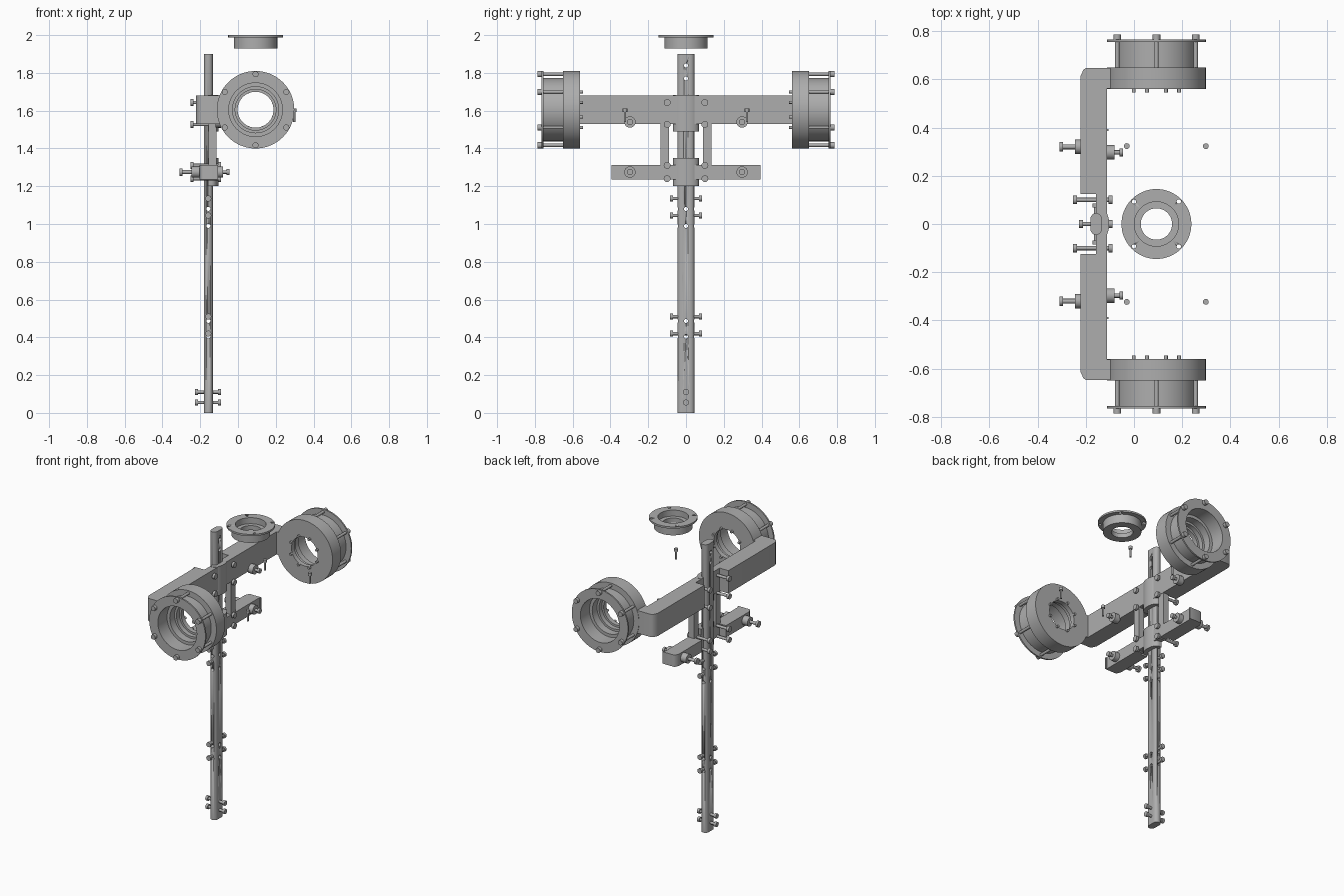
import bpy, bmesh
from math import pi, cos, sin, radians
from mathutils import Vector, Matrix

cube = bpy.data.objects.get("Cube")
if cube:
    bpy.data.objects.remove(cube)

grey = bpy.data.materials.new("machined_grey")
grey.use_nodes = True
grey.diffuse_color = (0.42, 0.42, 0.42, 1)
grey.node_tree.nodes["Principled BSDF"].inputs["Base Color"].default_value = (0.42, 0.42, 0.42, 1)

POLE_X = -0.157
RING_X, RING_Z = 0.093, 1.605
X, Y, Z = Vector((1, 0, 0)), Vector((0, 1, 0)), Vector((0, 0, 1))


def finish(name, bm):
    bmesh.ops.recalc_face_normals(bm, faces=bm.faces)
    mesh = bpy.data.meshes.new(name)
    bm.to_mesh(mesh)
    bm.free()
    obj = bpy.data.objects.new(name, mesh)
    bpy.context.collection.objects.link(obj)
    mesh.materials.append(grey)
    bpy.ops.object.select_all(action='DESELECT')
    obj.select_set(True)
    bpy.context.view_layer.objects.active = obj
    bpy.ops.object.shade_smooth_by_angle(angle=radians(35))
    return obj


def rod(bm, start, end, radius, sides=16):
    start, end = Vector(start), Vector(end)
    d = end - start
    m = Matrix.Translation((start + end) / 2) @ d.to_track_quat('Z', 'Y').to_matrix().to_4x4()
    bmesh.ops.create_cone(bm, cap_ends=True, segments=sides, radius1=radius,
                          radius2=radius, depth=d.length, matrix=m)


def prism(name, outline, z0, z1):
    bm = bmesh.new()
    base = bm.faces.new([bm.verts.new((x, y, z0)) for x, y in outline])
    top = bmesh.ops.extrude_face_region(bm, geom=[base])["geom"]
    bmesh.ops.translate(bm, vec=(0, 0, z1 - z0),
                        verts=[v for v in top if isinstance(v, bmesh.types.BMVert)])
    return finish(name, bm)


def cut(obj, rods):
    # Subtract drilled holes, then discard the cutter
    bm = bmesh.new()
    for r in rods:
        rod(bm, *r)
    cutter = finish("drill_cutter", bm)
    cutter.hide_render = True
    mod = obj.modifiers.new("holes", 'BOOLEAN')
    mod.object, mod.solver = cutter, 'EXACT'
    mod.use_self = True
    bpy.context.view_layer.objects.active = obj
    bpy.ops.object.modifier_apply(modifier=mod.name)
    bpy.data.objects.remove(cutter)


def revolve(name, profile, centre, axis, steps=64):
    # Closed (radius, height) section spun around an axis
    bm = bmesh.new()
    rows = []
    turn = axis.to_track_quat('Z', 'Y')
    for i in range(steps):
        a = 2 * pi * i / steps
        rows.append([bm.verts.new(Vector(centre) + turn @ Vector((r * cos(a), r * sin(a), h)))
                     for r, h in profile])
    n = len(profile)
    for i in range(steps):
        p, q = rows[i], rows[(i + 1) % steps]
        for j in range(n):
            k = (j + 1) % n
            bm.faces.new((p[j], q[j], q[k], p[k]))
    return finish(name, bm)


def bolt(name, start, end, radius=0.009, head=0.016, cap=0.016, double=True):
    # Shaft with a head at the start and optionally one at the end
    start, end = Vector(start), Vector(end)
    d = (end - start).normalized() * cap
    bm = bmesh.new()
    rod(bm, start, end, radius)
    rod(bm, start, start + d, head)
    if double:
        rod(bm, end - d, end, head)
    return finish(name, bm)


# Oval pole with drilled holes
arc = [(-pi / 2 + pi * i / 12) for i in range(13)]
oval = [(POLE_X - 0.0235 * sin(a), 0.0215 + 0.0235 * cos(a)) for a in arc]
oval += [(POLE_X + 0.0235 * sin(a), -0.0215 - 0.0235 * cos(a)) for a in arc]
pole = prism("pole", oval, 0, 1.9)
holes = [((-0.3, 0, z), (0, 0, z), 0.011) for z in (0.405, 0.487, 0.99, 1.08, 1.77, 1.84)]
holes += [((POLE_X, -0.1, z), (POLE_X, 0.1, z), 0.011) for z in (0.405, 0.487, 0.99, 1.08)]
cut(pole, holes)


# Crossbars, notched behind where the pole passes
def crossbar(name, half, back, front, tip, z0, z1, bevel, tip_start):
    side = [(-0.158, 0.125), (back, 0.125), (back, half - bevel * 1.4), (back + bevel * 0.5, half - bevel * 0.3),
            (back + bevel, half), (tip, half), (tip, tip_start), (front, tip_start)]
    return prism(name, side + [(x, -y) for x, y in reversed(side)], z0, z1)


crossbar("upper_crossbar", 0.648, -0.222, -0.113, -0.092, 1.53, 1.68, 0.025, 0.562)
crossbar("lower_crossbar", 0.395, -0.205, -0.113, -0.106, 1.235, 1.313, 0.02, 0.385)

# Curved saddles gripping the pole
for name, z0, z1 in (("upper_saddle", 1.49, 1.682), ("lower_saddle", 1.2, 1.35)):
    bow = [(-0.14 + 0.037 * cos(a), 0.068 * sin(a)) for a in arc]
    prism(name, [(-0.158, -0.068)] + bow + [(-0.158, 0.068)], z0, z1)

for s in (-1, 1):
    side = "left" if s < 0 else "right"

    # Link strips joining the crossbars
    strip = [(-0.155, s * 0.09), (-0.115, s * 0.09), (-0.115, s * 0.136), (-0.155, s * 0.136)]
    prism(f"link_strip_{side}", strip, 1.24, 1.54)

    # Clamp bolts through the crossbars
    for z in (1.24, 1.31, 1.527, 1.643):
        bolt(f"clamp_bolt_{side}", (-0.252, s * 0.1, z), (-0.09, s * 0.1, z), head=0.018)

    # Adjusting screws with collars
    rear, fore = s * 0.32, s * 0.297
    bm = bmesh.new()
    rod(bm, (-0.31, rear, 1.275), (-0.2, rear, 1.275), 0.01)
    rod(bm, (-0.31, rear, 1.275), (-0.295, rear, 1.275), 0.02)
    rod(bm, (-0.245, rear, 1.275), (-0.2, rear, 1.275), 0.03, 24)
    for z in (1.275, 1.54):
        rod(bm, (-0.12, fore, z), (-0.08, fore, z), 0.03, 24)
        rod(bm, (-0.12, fore, z), (-0.045, fore, z), 0.009)
        rod(bm, (-0.06, fore, z), (-0.045, fore, z), 0.016)
    finish(f"adjusting_screws_{side}", bm)

    # Loose vertical screws
    for x in (-0.03, 0.298):
        bolt(f"loose_screw_{side}", (x, s * 0.323, 1.612), (x, s * 0.323, 1.54),
             0.006, 0.012, 0.018, False)

    # Side housing: thick ring, drum and end plate with stepped bore
    section = [(0.095, 0.56), (0.205, 0.56), (0.205, 0.65), (0.167, 0.65), (0.167, 0.755),
               (0.205, 0.755), (0.205, 0.765), (0.142, 0.765), (0.142, 0.67), (0.122, 0.67),
               (0.122, 0.62), (0.108, 0.62), (0.108, 0.59), (0.095, 0.59)]
    revolve(f"side_housing_{side}", section, (RING_X, 0, RING_Z), Y * s)

    # Tie bolts around the rim
    for i in range(6):
        a = pi / 2 + i * pi / 3
        x, z = RING_X + 0.188 * cos(a), RING_Z + 0.188 * sin(a)
        bolt(f"tie_bolt_{side}", (x, s * 0.786, z), (x, s * 0.64, z), 0.009, 0.016, 0.021, False)

    # Small studs around the inner bore
    bm = bmesh.new()
    for i in range(8):
        a = pi / 8 + i * pi / 4
        x, z = RING_X + 0.102 * cos(a), RING_Z + 0.102 * sin(a)
        rod(bm, (x, s * 0.546, z), (x, s * 0.57, z), 0.008, 12)
    finish(f"bore_studs_{side}", bm)

# Cross bolts through the pole
for z in (0.42, 0.51, 1.045, 1.135):
    bolt("pole_side_bolt", (POLE_X, -0.084, z), (POLE_X, 0.084, z))
for z in (0.055, 0.11):
    bolt("pole_base_bolt", (-0.228, 0, z), (-0.09, 0, z))

# Floating flanged cap above the pole
cap_section = [(0.065, 1.93), (0.115, 1.93), (0.115, 1.988), (0.145, 1.988), (0.145, 2.0),
               (0.092, 2.0), (0.092, 1.96), (0.065, 1.96)]
cap = revolve("flanged_cap", cap_section, (RING_X, 0, 0), Z)
cut(cap, [((RING_X + i * 0.093, j * 0.093, 1.97), (RING_X + i * 0.093, j * 0.093, 2.03), 0.009)
          for i in (-1, 1) for j in (-1, 1)])
